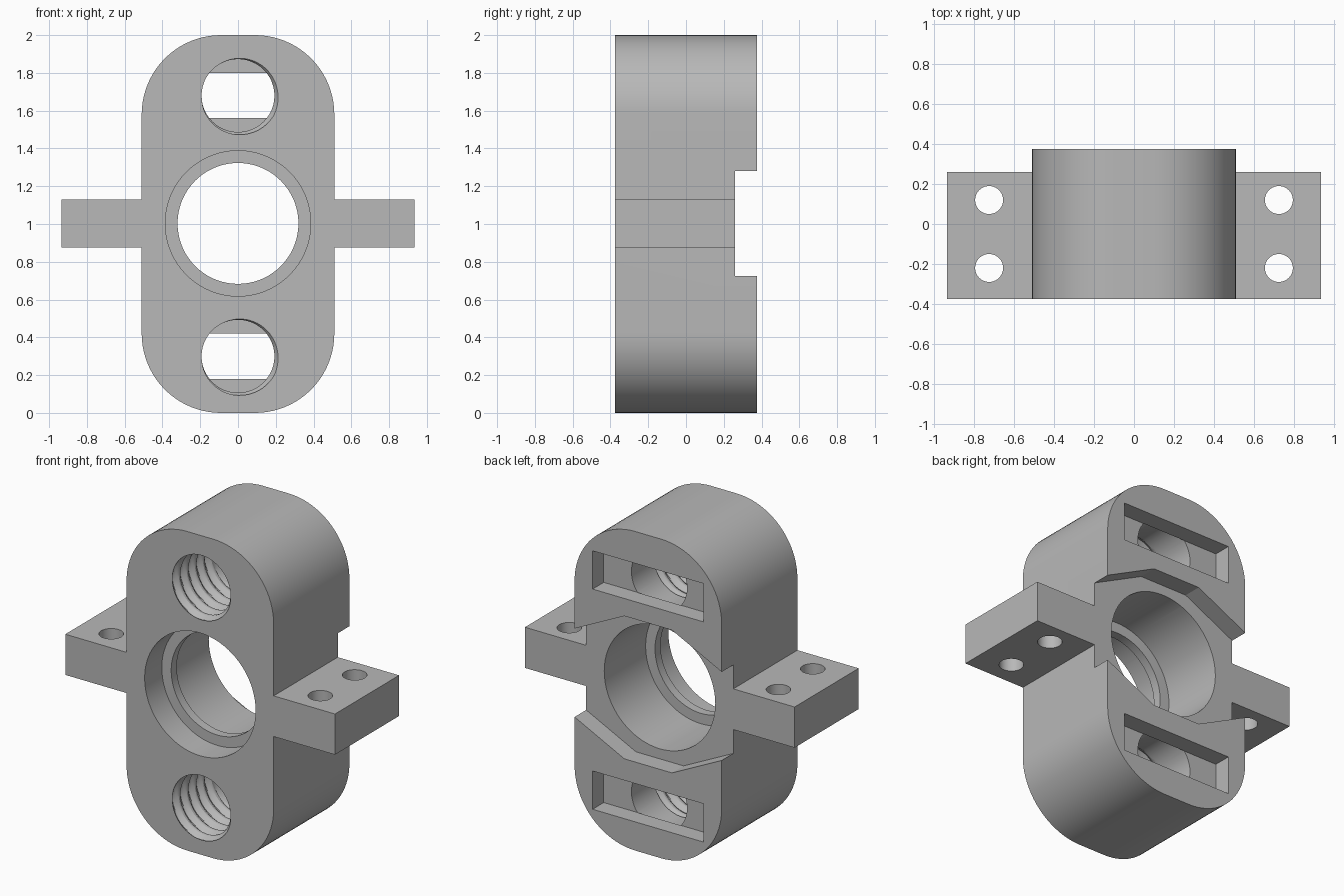
import bpy
import bmesh
from math import sin, cos, pi, radians

cube = bpy.data.objects.get("Cube")
if cube:
    bpy.data.objects.remove(cube, do_unlink=True)

grey = bpy.data.materials.new("plain_grey")
grey.use_nodes = True
colour = (0.48, 0.48, 0.48, 1)
grey.diffuse_color = colour
grey.node_tree.nodes["Principled BSDF"].inputs["Base Color"].default_value = colour

FRONT, BACK = -0.375, 0.375


def loft(name, rings):
    """Closed solid skinned through a list of equal point rings."""
    bm = bmesh.new()
    rows = [[bm.verts.new(p) for p in ring] for ring in rings]
    n = len(rows[0])
    for a, b in zip(rows, rows[1:]):
        for i in range(n):
            j = (i + 1) % n
            bm.faces.new((a[i], a[j], b[j], b[i]))
    bm.faces.new(rows[0][::-1])
    bm.faces.new(rows[-1])
    bmesh.ops.recalc_face_normals(bm, faces=bm.faces)
    mesh = bpy.data.meshes.new(name)
    bm.to_mesh(mesh)
    bm.free()
    mesh.materials.append(grey)
    obj = bpy.data.objects.new(name, mesh)
    bpy.context.collection.objects.link(obj)
    return obj


def prism(name, outline, lo, hi, axis="y"):
    def place(u, v, d):
        return (u, d, v) if axis == "y" else (u, v, d)
    return loft(name, [[place(u, v, d) for u, v in outline] for d in (lo, hi)])


def arc(cx, cy, r, start, end, steps):
    return [(cx + r * cos(start + (end - start) * i / steps),
             cy + r * sin(start + (end - start) * i / steps)) for i in range(steps + 1)]


def circle(cx, cy, r, n=72):
    return arc(cx, cy, r, 0, 2 * pi, n)[:-1]


def rect(x0, x1, z0, z1):
    return [(x0, z0), (x1, z0), (x1, z1), (x0, z1)]


def cut(target, cutter):
    mod = target.modifiers.new("cut", "BOOLEAN")
    mod.operation = "DIFFERENCE"
    mod.solver = "EXACT"
    mod.object = cutter
    bpy.ops.object.select_all(action="DESELECT")
    bpy.context.view_layer.objects.active = target
    target.select_set(True)
    bpy.ops.object.modifier_apply(modifier=mod.name)
    bpy.data.objects.remove(cutter, do_unlink=True)


def threaded_hole(cz, r=0.193, depth=0.024, pitch=0.08, n=48, steps=10):
    """Hole cutter whose wall carries a spiral groove along its front part."""
    end, thread_end = 0.266, 0.03
    ys = [FRONT - pitch + pitch * i / steps for i in range(6 * steps + 1)]
    rings = []
    for y in ys + [thread_end + 0.01, end]:
        ring = []
        for k in range(n):
            a = 2 * pi * k / n
            phase = ((y - FRONT) / pitch + a / (2 * pi) - 0.42) % 1
            wave = max(0, 1 - abs(phase - 0.5) / 0.4)
            rad = r + (depth * wave if y <= thread_end else 0)
            ring.append((rad * cos(a), y, cz + rad * sin(a)))
        rings.append(ring)
    return loft("threaded_hole", rings)


# Rounded body outline with a mounting ear on each side
half, rad, ear = 0.51, 0.42, 0.935
ear_low, ear_high = 0.875, 1.13
outline = [(half, ear_low), (ear, ear_low), (ear, ear_high), (half, ear_high)]
outline += arc(half - rad, 2 - rad, rad, 0, pi / 2, 20)
outline += arc(rad - half, 2 - rad, rad, pi / 2, pi, 20)
outline += [(-half, ear_high), (-ear, ear_high), (-ear, ear_low), (-half, ear_low)]
outline += arc(rad - half, rad, rad, pi, 1.5 * pi, 20)
outline += arc(half - rad, rad, rad, 1.5 * pi, 2 * pi, 20)
body = prism("bearing_block", outline, FRONT, BACK)

# Faceted channel across the back
top = [(1.2, 1.28), (half, 1.28), (0.165, 1.45), (-0.165, 1.45), (-half, 1.28), (-1.2, 1.28)]
bottom = [(x, 2.005 - z) for x, z in reversed(top)]
cut(body, prism("channel", top + bottom, 0.26, 0.6))

# Central bore with a thin inner lip
for r, lo, hi in ((0.32, -0.6, 0.6), (0.385, -0.6, -0.205), (0.385, -0.15, 0.6)):
    cut(body, prism("bore", circle(0, 1.003, r), lo, hi))

# Nut slots at the back and threaded holes from the front
for z in (0.3, 1.68):
    cut(body, prism("slot", rect(-0.385, 0.385, z - 0.12, z + 0.12), 0.265, 0.6))
    cut(body, threaded_hole(z))

# Vertical bolt holes in the ears
for x in (-0.725, 0.725):
    for y in (-0.22, 0.12):
        cut(body, prism("bolt_hole", circle(x, y, 0.07, 40), 0.5, 1.5, "z"))

bpy.ops.object.select_all(action="DESELECT")
bpy.context.view_layer.objects.active = body
body.select_set(True)
bpy.ops.object.shade_smooth_by_angle(angle=radians(25))
